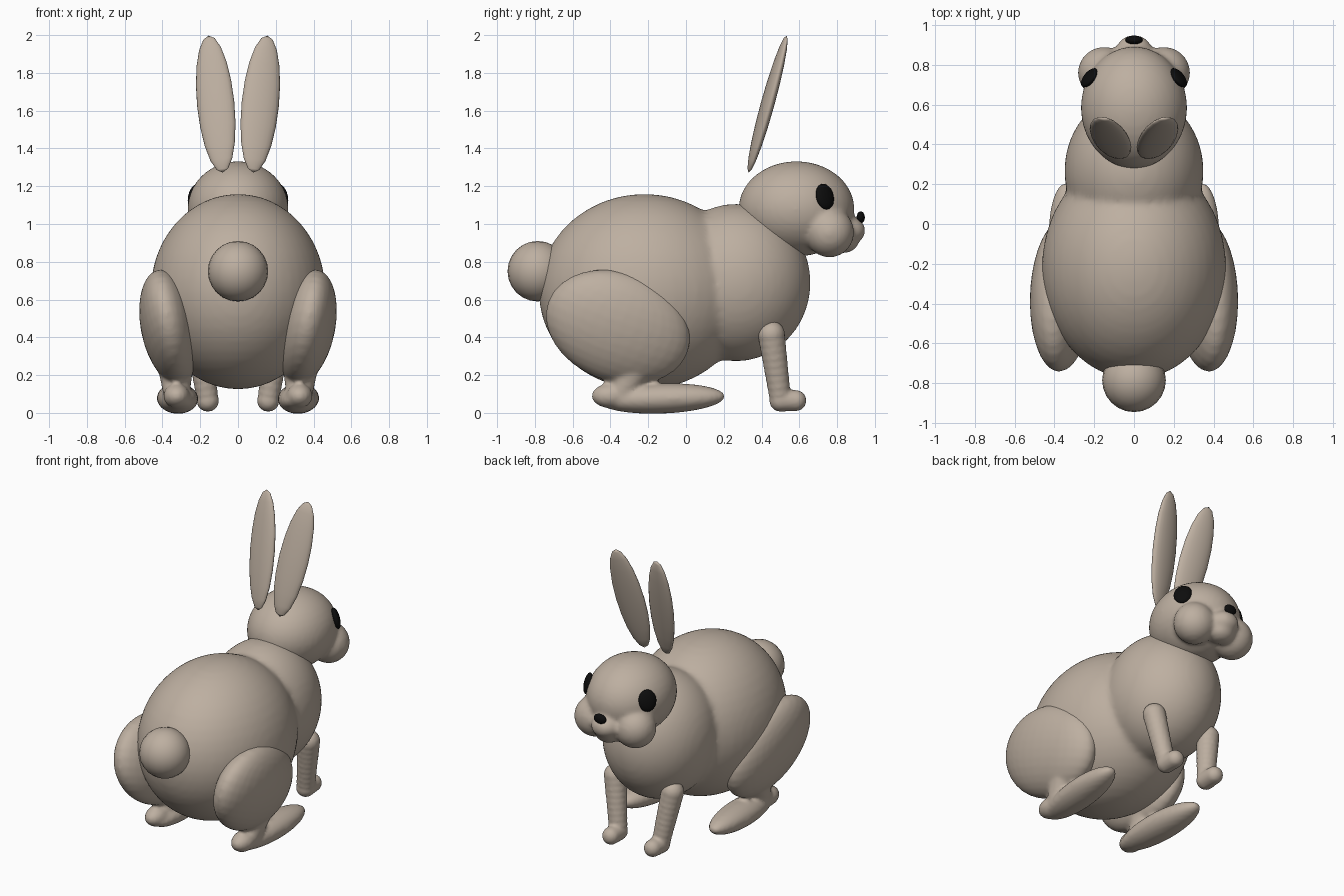
import bpy, bmesh, math
from mathutils import Matrix, Vector, Euler

if "Cube" in bpy.data.objects:
    bpy.data.objects.remove(bpy.data.objects["Cube"])


def material(name, rgb):
    m = bpy.data.materials.new(name)
    m.diffuse_color = (*rgb, 1)
    m.use_nodes = True
    m.node_tree.nodes["Principled BSDF"].inputs["Base Color"].default_value = m.diffuse_color
    return m


FUR = material("warm grey fur", (0.51, 0.43, 0.355))
BLACK = material("black", (0.004, 0.004, 0.004))


def ball(c, r, rot=(0, 0, 0)):
    """Ellipsoid given by centre, radii and rotation in degrees."""
    r = (r, r, r) if isinstance(r, (int, float)) else r
    return c, r, rot


def limb(a, b, ra, rb, n=9):
    """Tapered limb as a row of balls."""
    a, b = Vector(a), Vector(b)
    return [ball(a.lerp(b, i / n), ra + (rb - ra) * i / n) for i in range(n + 1)]


def part(name, balls, mat=FUR, side=1, voxel=0, smooth=6, seg=24):
    """Ellipsoids as one mesh, mirrored by side, fused into one skin if voxel is set."""
    bm = bmesh.new()
    for c, r, rot in balls:
        x, y, z = (math.radians(a) for a in rot)
        m = (Matrix.Translation((c[0] * side, c[1], c[2]))
             @ Euler((x, y * side, z * side)).to_matrix().to_4x4()
             @ Matrix.Diagonal((*r, 1)))
        bmesh.ops.create_uvsphere(bm, u_segments=seg, v_segments=seg // 2, radius=1, matrix=m)
    for f in bm.faces:
        f.smooth = True
    me = bpy.data.meshes.new(name)
    bm.to_mesh(me)
    bm.free()
    me.materials.append(mat)
    ob = bpy.data.objects.new(name, me)
    bpy.context.collection.objects.link(ob)
    if voxel:
        rm = ob.modifiers.new("fuse", 'REMESH')
        rm.mode = 'VOXEL'
        rm.voxel_size = voxel
        rm.use_smooth_shade = True
        sm = ob.modifiers.new("soften", 'SMOOTH')
        sm.factor = 0.5
        sm.iterations = smooth
    return ob


# Body: haunch and chest blended together
part("body", [ball((0, -0.22, 0.642), (0.463, 0.56, 0.517)),
              ball((0, 0.265, 0.69), (0.35, 0.395, 0.417))], voxel=0.02, smooth=8, seg=48)

# Head: skull, cheeks, snout and chin
head = [ball((0, 0.585, 1.08), (0.267, 0.307, 0.252)),
        ball((0, 0.86, 0.965), (0.095, 0.09, 0.075)),
        ball((0, 0.83, 0.91), (0.09, 0.085, 0.065))]
head += [ball((s * 0.15, 0.76, 0.955), (0.132, 0.13, 0.132)) for s in (-1, 1)]
part("head", head, voxel=0.014, smooth=8, seg=40)

part("nose", [ball((0, 0.925, 1.035), (0.045, 0.022, 0.032))], BLACK, seg=16)
part("tail", [ball((0, -0.785, 0.75), 0.16)], seg=24)

for side, label in ((1, "right"), (-1, "left")):
    # Ear: thin tapering leaf tilted backward at the base and outward
    part(label + "_ear", [ball((0.118, 0.432, 1.635), (0.1, 0.033, 0.378), (-14.5, 8, 8))],
         side=side, seg=20)

    # Eye: flat oval lying on the skull
    part(label + "_eye", [ball((0.223, 0.735, 1.145), (0.025, 0.058, 0.07), (0, -14, 40))],
         BLACK, side=side, seg=20)

    # Hind leg: thigh, ankle, heel and long foot
    hind = [ball((0.365, -0.36, 0.455), (0.15, 0.395, 0.293), (-21, 11, 0)),
            ball((0.32, -0.13, 0.076), (0.108, 0.34, 0.08), (2, 0, -4)),
            ball((0.325, -0.4, 0.09), (0.07, 0.1, 0.065))]
    hind += limb((0.33, -0.28, 0.22), (0.325, -0.34, 0.1), 0.09, 0.07, 4)
    part(label + "_hind_leg", hind, side=side, voxel=0.013, smooth=6, seg=32)

    # Front leg: slim limb ending in a small paw
    front = limb((0.215, 0.452, 0.415), (0.16, 0.5, 0.07), 0.073, 0.058)
    front += limb((0.16, 0.5, 0.066), (0.157, 0.582, 0.065), 0.06, 0.056, 4)
    part(label + "_front_leg", front, side=side, voxel=0.01, smooth=4, seg=20)
